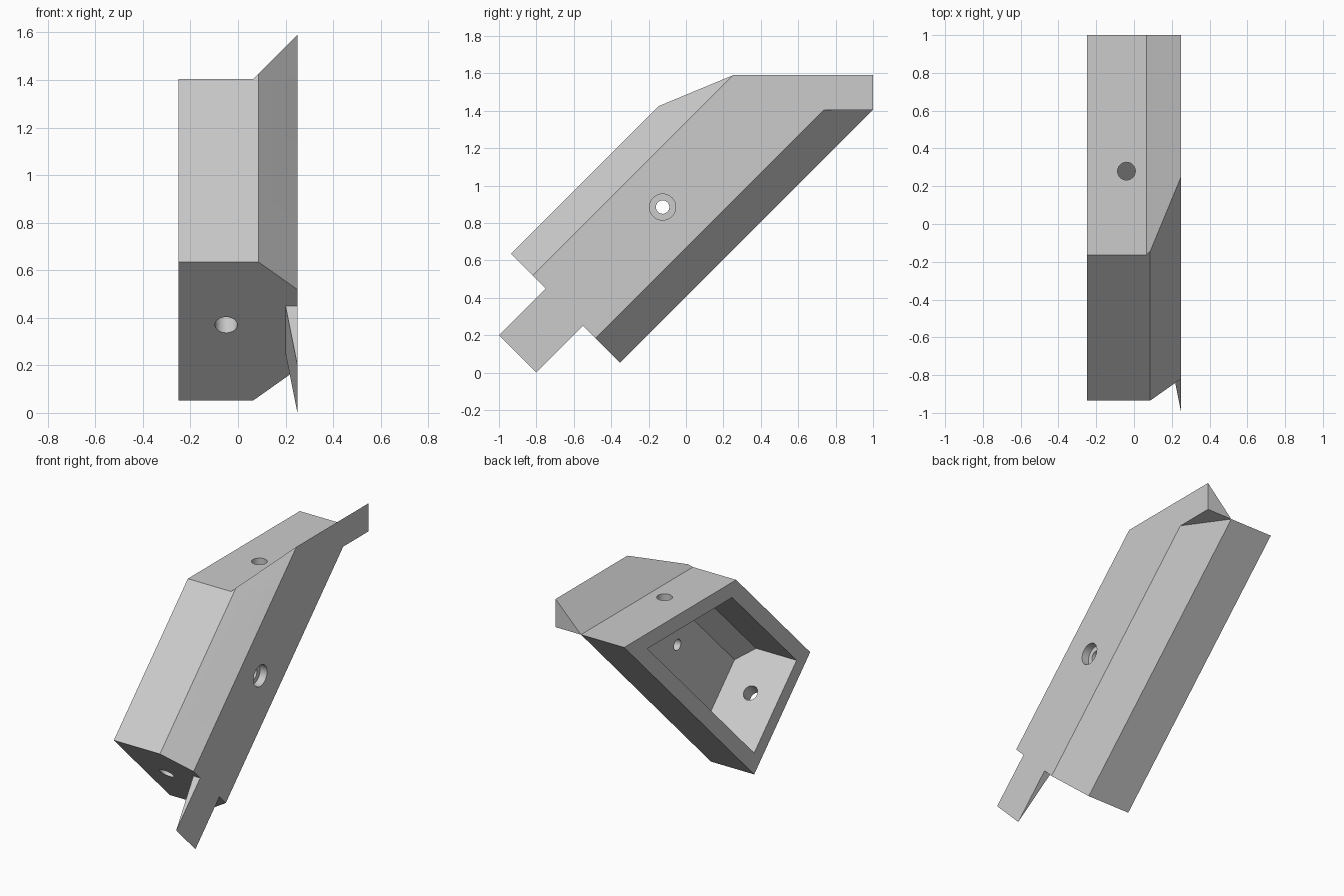
import bpy
import bmesh
from math import radians, sqrt
from mathutils import Vector

if "Cube" in bpy.data.objects:
    bpy.data.objects.remove(bpy.data.objects["Cube"])

grey = bpy.data.materials.new("light_grey")
grey.use_nodes = True
colour = (0.6, 0.6, 0.6, 1)
grey.diffuse_color = colour
grey.node_tree.nodes["Principled BSDF"].inputs["Base Color"].default_value = colour


def add_object(name, bm):
    mesh = bpy.data.meshes.new(name)
    bmesh.ops.recalc_face_normals(bm, faces=bm.faces)
    bm.to_mesh(mesh)
    bm.free()
    mesh.materials.append(grey)
    obj = bpy.data.objects.new(name, mesh)
    bpy.context.collection.objects.link(obj)
    return obj


def cut_block(name, planes, inset=0.0):
    """Convex solid kept where normal . point <= limit, moved in by inset."""
    bm = bmesh.new()
    bmesh.ops.create_cube(bm, size=8)
    for normal, limit in planes:
        n = Vector(normal)
        point = n.normalized() * (limit / n.length - inset)
        cut = bmesh.ops.bisect_plane(
            bm, geom=bm.verts[:] + bm.edges[:] + bm.faces[:],
            plane_co=point, plane_no=n, clear_outer=True)
        edges = [e for e in cut["geom_cut"] if isinstance(e, bmesh.types.BMEdge)]
        bmesh.ops.contextual_create(bm, geom=edges)
    return add_object(name, bm)


def drill(name, centre, axis, radius, depth):
    bm = bmesh.new()
    bmesh.ops.create_cone(bm, cap_ends=True, segments=40,
                          radius1=radius, radius2=radius, depth=depth)
    obj = add_object(name, bm)
    obj.rotation_mode = "QUATERNION"
    obj.rotation_quaternion = Vector(axis).to_track_quat("Z", "Y")
    obj.location = centre
    return obj


def combine(target, tool, operation):
    tool.hide_render = True
    mod = target.modifiers.new(tool.name, "BOOLEAN")
    mod.operation = operation
    mod.solver = "EXACT"
    mod.object = tool
    bpy.context.view_layer.objects.active = target
    bpy.ops.object.modifier_apply(modifier=mod.name)
    bpy.data.objects.remove(tool)


# Bounding planes of the slanted channel
r = 1 / sqrt(2)
upper = ((0, -1, 1), 1.57)
lower = ((0, 1, -1), -0.405)
upper_bevel = ((1, -r, r), 1.196)
lower_bevel = ((1, r, -r), -0.222)
side = ((1, 0, 0), 0.25)
foot = ((0, -1, -1), 0.30)
top = ((0, 0, 1), 1.405)
top_slope = ((-1, 0, 1), 1.34)
open_side = ((-1, 0, 0), 0.25)
channel = [upper, lower, upper_bevel, lower_bevel, side, foot]

# Main channel body, raised top flange and tapered tongue
body = cut_block("slanted_bracket", channel + [open_side, top])
flange = cut_block("top_flange", [
    upper, upper_bevel, side, top_slope, ((0, 1, 0), 1), ((0, 0, -1), -1.405)])
tongue = cut_block("tongue", [
    side, ((0, -1, -1), 0.8), ((0, 1, 1), -0.25),
    ((0, -1, 1), 1.2), ((0, 1, -1), -0.8), ((-1, -0.1, -0.1), -0.17)])
combine(body, flange, "UNION")
combine(body, tongue, "UNION")

# Hollow interior, with an even wall
wall = 0.1
mouth = ((-1, 0, 0), 0.5)
combine(body, cut_block("cavity", channel + [top, mouth], wall), "DIFFERENCE")
combine(body, cut_block("flange_cavity", channel + [
    top_slope, ((0, 0, -1), -1.1)], wall), "DIFFERENCE")

# Screw holes: top, foot, and a stepped one through the side
combine(body, drill("top_hole", (-0.04, 0.28, 1.36), (0, 0, 1), 0.047, 0.3), "DIFFERENCE")
combine(body, drill("foot_hole", (-0.05, -0.67, 0.37), (0, 1, 1), 0.047, 0.4), "DIFFERENCE")
combine(body, drill("side_hole", (0.2, -0.125, 0.885), (1, 0, 0), 0.036, 0.3), "DIFFERENCE")
combine(body, drill("side_recess", (0.25, -0.125, 0.885), (1, 0, 0), 0.07, 0.1), "DIFFERENCE")

bpy.ops.object.select_all(action="DESELECT")
body.select_set(True)
bpy.context.view_layer.objects.active = body
bpy.ops.object.shade_smooth_by_angle(angle=radians(30))
